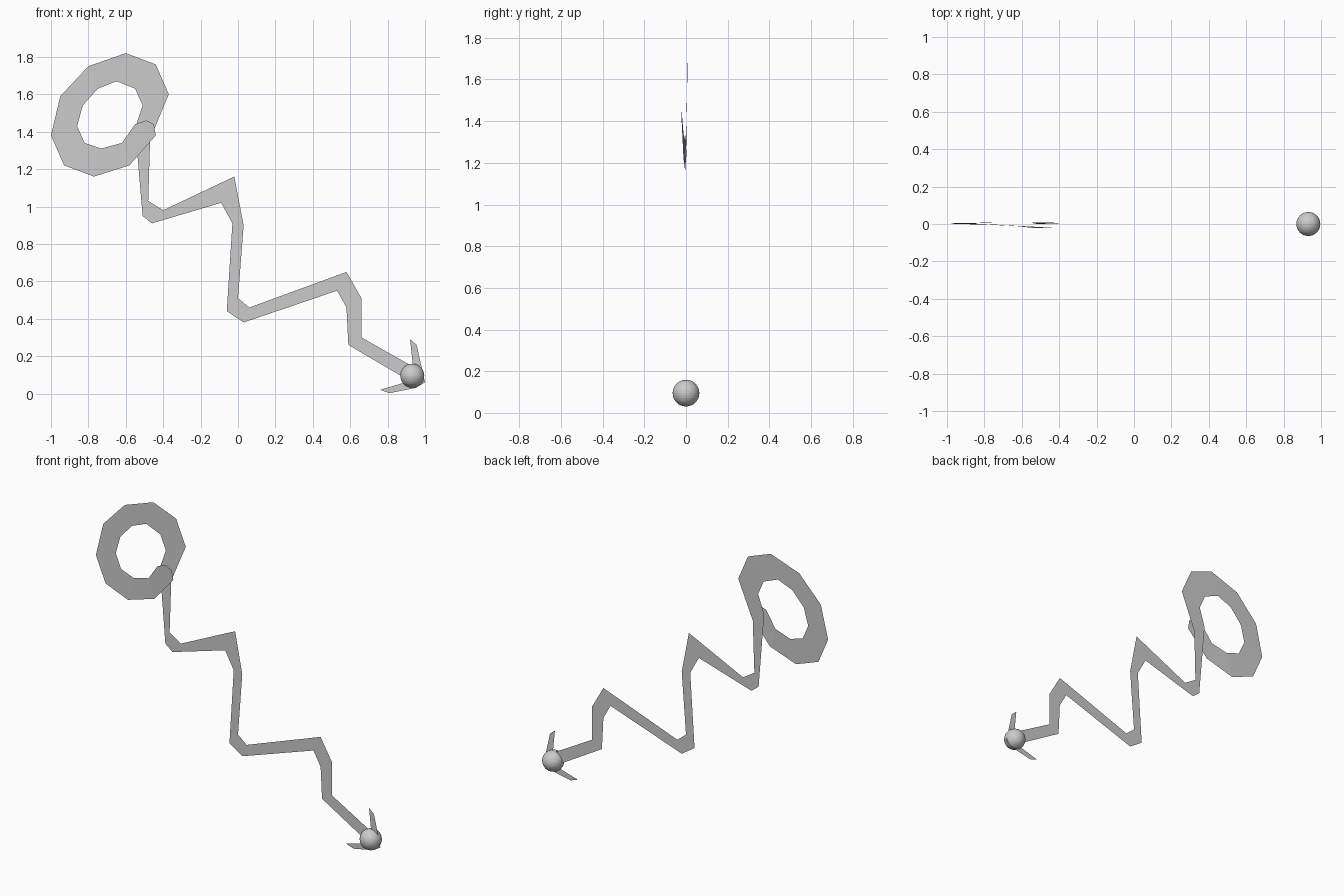
import bpy


def ribbon(name, pairs, depths):
    """Flat strip of quads; each pair is (x, z) of one edge and (x, z) of the other."""
    verts, faces = [], []
    for i, (xa, za, xb, zb) in enumerate(pairs):
        y = depths[i] if i < len(depths) else 0.0
        verts += [(xa, y, za), (xb, y, zb)]
        if i:
            k = 2 * i
            faces.append((k - 2, k - 1, k + 1, k))
    mesh = bpy.data.meshes.new(name)
    mesh.from_pydata(verts, [], faces)
    obj = bpy.data.objects.new(name, mesh)
    bpy.context.collection.objects.link(obj)
    return obj


# Looped handle, starting at the front tip and winding clockwise
loop = [
    (-.49, 1.46, -.45, 1.44), (-.55, 1.44, -.44, 1.38),
    (-.62, 1.34, -.58, 1.22), (-.73, 1.31, -.77, 1.16),
    (-.82, 1.34, -.93, 1.22), (-.86, 1.43, -1.0, 1.38),
    (-.83, 1.54, -.95, 1.59), (-.75, 1.63, -.80, 1.75),
    (-.65, 1.67, -.60, 1.82), (-.55, 1.63, -.44, 1.76),
    (-.51, 1.54, -.37, 1.60), (-.55, 1.42, -.47, 1.36),
]
loop_y = [-.022, -.02, -.012, -.004, 0, .003, .005, .007, .008, .007, .005, .002]

# Zigzag shaft running down to the ball
zigzag = [
    (-.51, .95, -.48, 1.03), (-.46, .91, -.40, .98),
    (-.09, 1.02, -.02, 1.16), (-.03, .91, .03, .90),
    (-.06, .44, 0, .51), (.03, .38, .06, .46),
    (.53, .55, .58, .65), (.58, .46, .66, .51),
    (.59, .26, .66, .30), (.93, .06, .96, .13),
]
ribbon("looped_zigzag_ribbon", loop + zigzag, loop_y)

# Barbed hook behind the ball
ribbon("barb", [(.92, .29, .955, .26), (.94, .10, 1.0, .06),
                (.93, .07, .95, .03), (.76, .02, .81, .002)], [])

# Ball at the lower end
bpy.ops.mesh.primitive_uv_sphere_add(segments=32, ring_count=16, radius=.064,
                                     location=(.932, 0, .095))
bpy.context.object.name = "ball"
